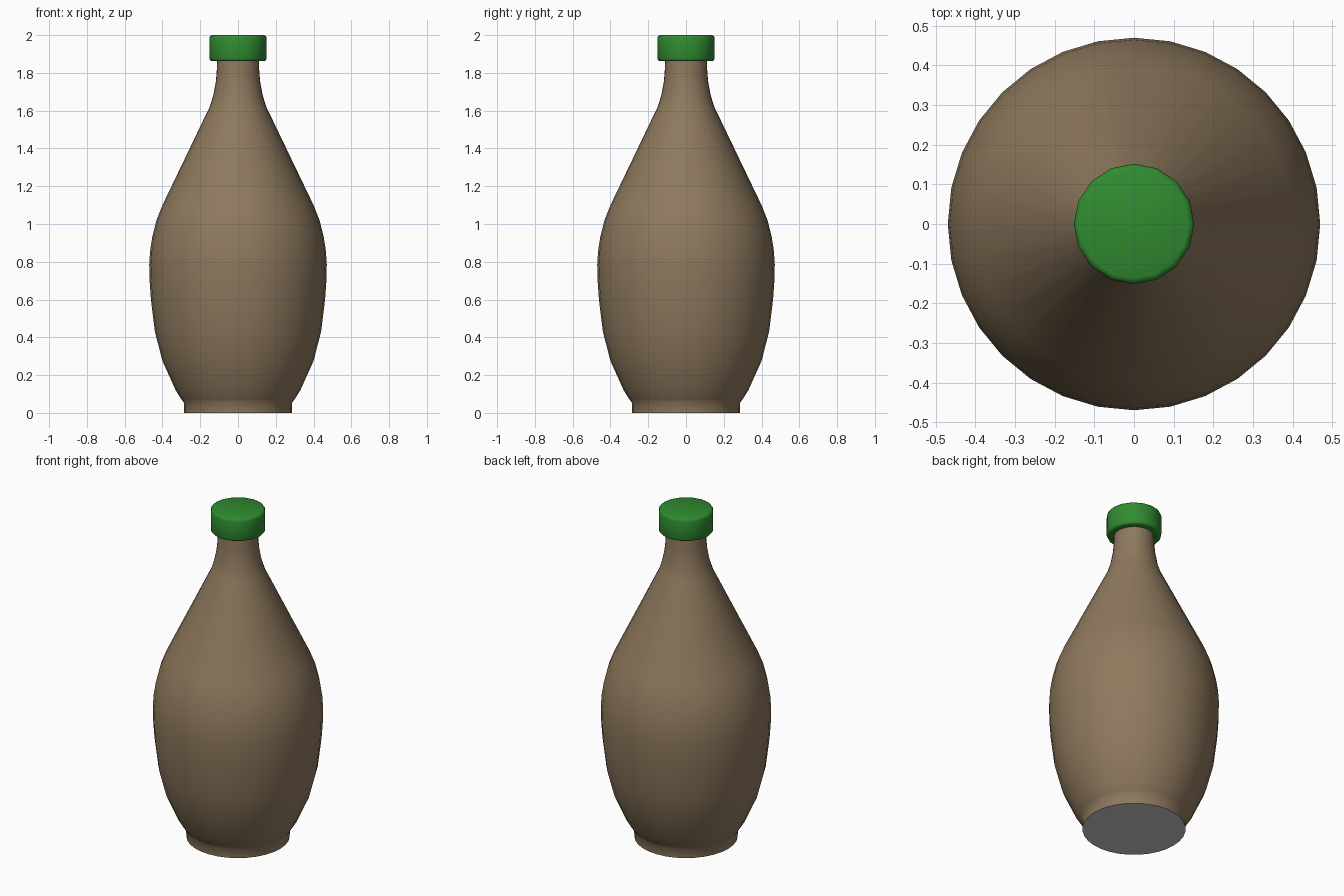
import bpy, bmesh
from math import cos, sin, pi, radians

if "Cube" in bpy.data.objects:
    bpy.data.objects.remove(bpy.data.objects["Cube"])


def material(name, color):
    m = bpy.data.materials.new(name)
    m.diffuse_color = color
    m.use_nodes = True
    m.node_tree.nodes["Principled BSDF"].inputs["Base Color"].default_value = m.diffuse_color
    return m


def lathe(name, profile, sides, mat=None, cap_bottom=False, cap_top=False, angle=40):
    """Revolve (radius, height) points, listed bottom to top, around z."""
    bm = bmesh.new()
    rings = [[bm.verts.new((r * cos(2 * pi * i / sides), r * sin(2 * pi * i / sides), z))
              for i in range(sides)] for r, z in profile]
    for a, b in zip(rings, rings[1:]):
        for i in range(sides):
            j = (i + 1) % sides
            bm.faces.new((a[i], a[j], b[j], b[i]))
    if cap_bottom:
        bm.faces.new(rings[0][::-1])
    if cap_top:
        bm.faces.new(rings[-1])
    mesh = bpy.data.meshes.new(name)
    bm.to_mesh(mesh)
    bm.free()
    obj = bpy.data.objects.new(name, mesh)
    bpy.context.collection.objects.link(obj)
    if mat:
        mesh.materials.append(mat)
    bpy.ops.object.select_all(action='DESELECT')
    obj.select_set(True)
    bpy.context.view_layer.objects.active = obj
    bpy.ops.object.shade_smooth_by_angle(angle=radians(angle))
    return obj


brown = material("brown_glass", (0.27, 0.19, 0.11, 1))
green = material("green_cap", (0.03, 0.26, 0.03, 1))

# Bottle body: foot, belly, sloping shoulder and neck
lathe("bottle_body", [
    (0.285, 0.0), (0.287, 0.055), (0.302, 0.075), (0.33, 0.12), (0.40, 0.275),
    (0.44, 0.43), (0.461, 0.60), (0.468, 0.70), (0.47, 0.785), (0.465, 0.86),
    (0.454, 0.93), (0.432, 1.02), (0.40, 1.10), (0.15, 1.62), (0.131, 1.68),
    (0.118, 1.75), (0.113, 1.80), (0.11, 1.87)], 32, brown, angle=60)

# Plain grey underside
lathe("bottle_bottom", [(0.001, 0.0), (0.285, 0.0)][::-1], 32, cap_top=True)
bottom = bpy.data.objects["bottle_bottom"]
bottom.data.flip_normals()

# Screw cap with softened rims
lathe("cap", [
    (0.105, 1.862), (0.139, 1.862), (0.148, 1.866), (0.152, 1.876),
    (0.152, 1.984), (0.148, 1.995), (0.137, 2.0)], 16, green,
    cap_bottom=True, cap_top=True, angle=60)
